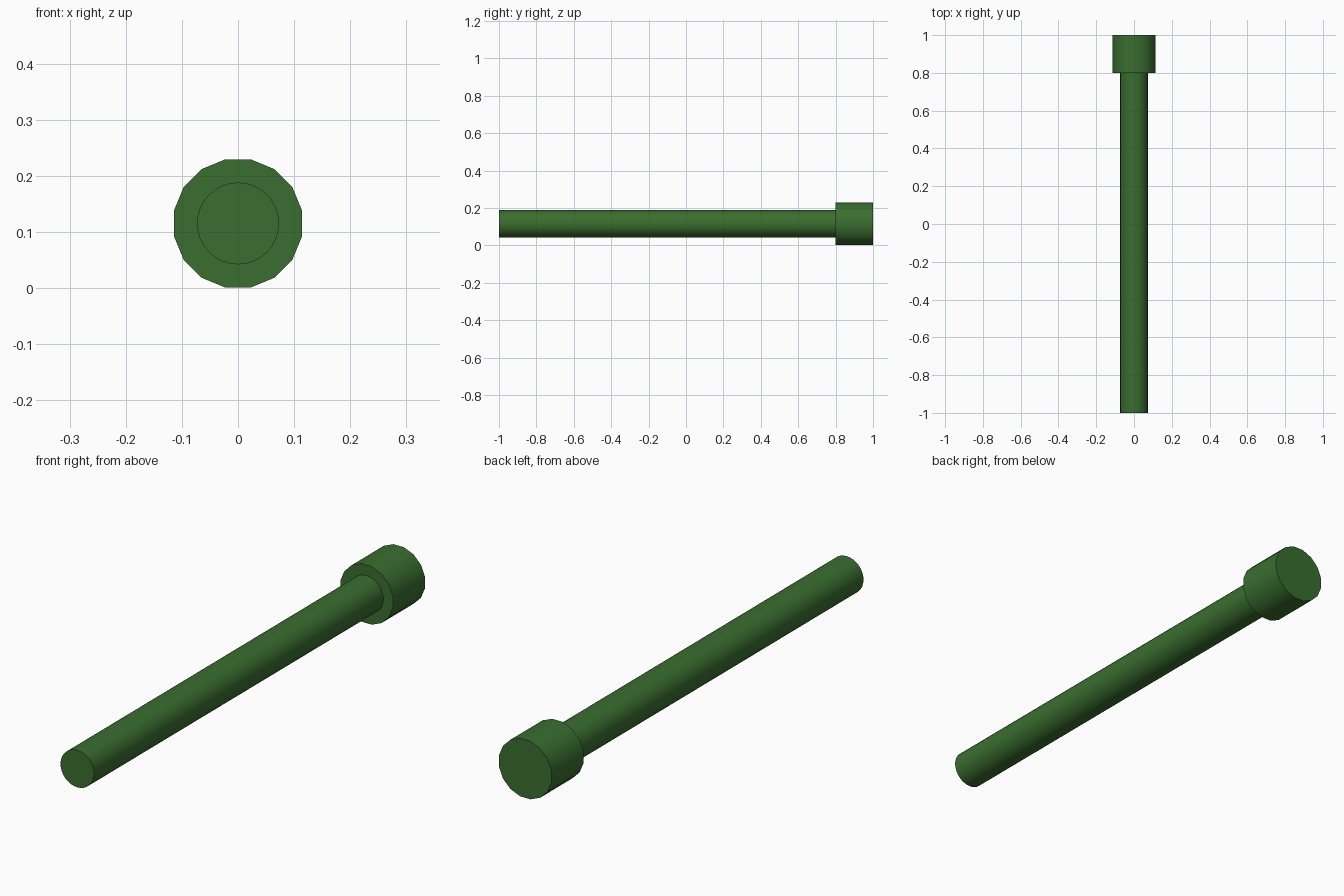
import bpy
import math

if "Cube" in bpy.data.objects:
    bpy.data.objects.remove(bpy.data.objects["Cube"])

green = bpy.data.materials.new("dark green")
green.diffuse_color = (0.042, 0.155, 0.029, 1)
green.use_nodes = True
green.node_tree.nodes["Principled BSDF"].inputs["Base Color"].default_value = green.diffuse_color

AXIS_Z = 0.115


def rod(name, radius, y0, y1, sides, turn=0.0):
    """Closed cylinder lying along y."""
    bpy.ops.mesh.primitive_cylinder_add(
        vertices=sides, radius=radius, depth=y1 - y0,
        location=(0, (y0 + y1) / 2, AXIS_Z),
        rotation=(math.pi / 2, 0, 0))
    ob = bpy.context.object
    ob.name = name
    # turn the cross-section so that flats face up and sideways
    for v in ob.data.vertices:
        x, y = v.co.x, v.co.y
        v.co.x = x * math.cos(turn) - y * math.sin(turn)
        v.co.y = x * math.sin(turn) + y * math.cos(turn)
    ob.data.materials.append(green)
    bpy.ops.object.shade_smooth_by_angle(angle=math.radians(40))
    return ob


# long round shaft
rod("shaft", 0.073, -1.0, 0.8, 32)

# faceted head at the back end
rod("head", 0.1165, 0.8, 1.0, 16, math.pi / 16)
